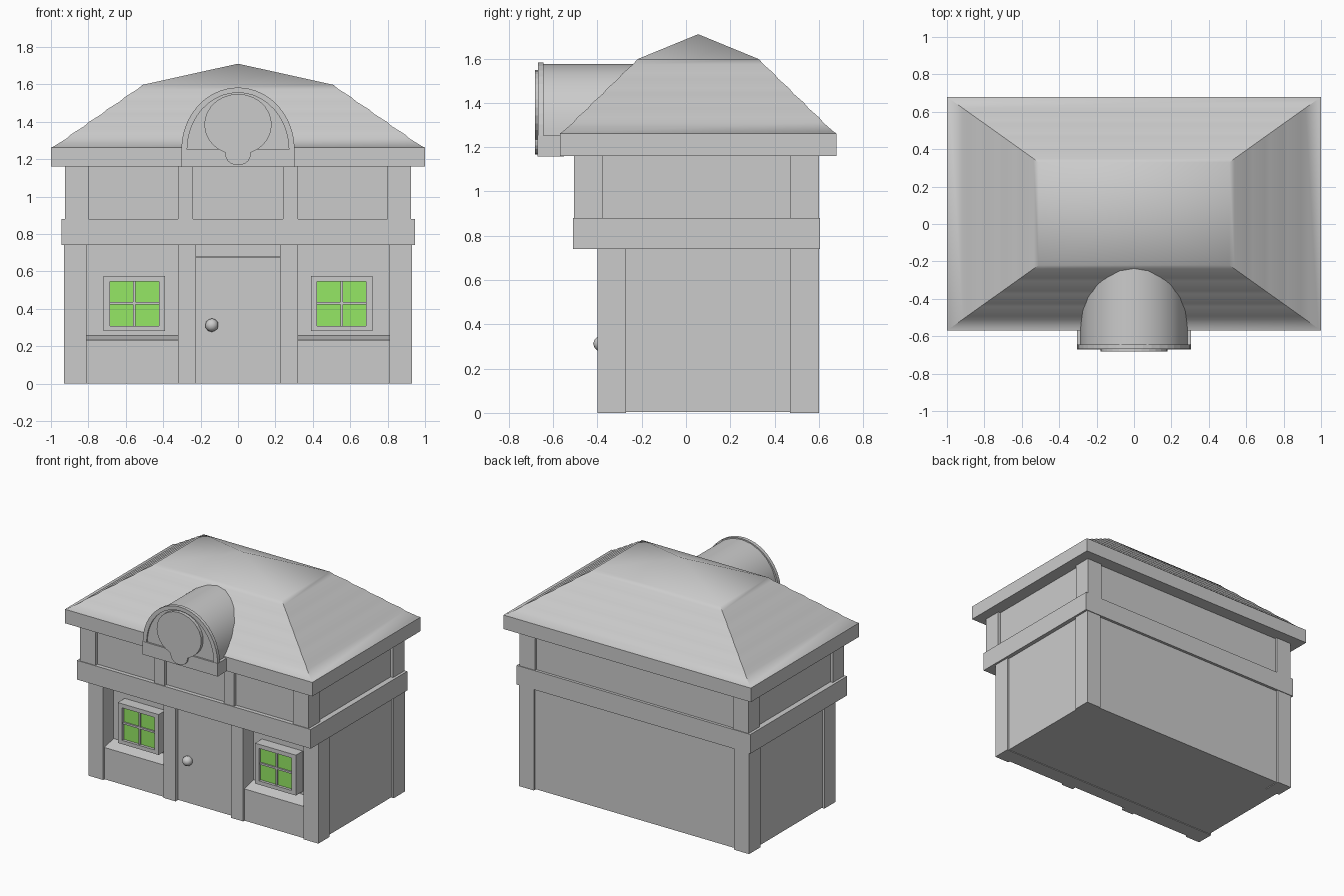
import bpy, bmesh, math

cube = bpy.data.objects.get("Cube")
if cube:
    bpy.data.objects.remove(cube, do_unlink=True)


def material(name, color):
    m = bpy.data.materials.new(name)
    m.use_nodes = True
    m.diffuse_color = color
    m.node_tree.nodes["Principled BSDF"].inputs["Base Color"].default_value = color
    return m


GREY = material("plain grey", (0.6, 0.6, 0.6, 1))
GREEN = material("window green", (0.3, 0.8, 0.13, 1))


def finish(name, bm, mat=GREY, smooth=None):
    bmesh.ops.recalc_face_normals(bm, faces=bm.faces)
    mesh = bpy.data.meshes.new(name)
    bm.to_mesh(mesh)
    bm.free()
    ob = bpy.data.objects.new(name, mesh)
    bpy.context.collection.objects.link(ob)
    mesh.materials.append(mat)
    if smooth:
        bpy.ops.object.select_all(action='DESELECT')
        ob.select_set(True)
        bpy.context.view_layer.objects.active = ob
        bpy.ops.object.shade_smooth_by_angle(angle=math.radians(smooth))
    return ob


def box(name, x, y, z, mat=GREY):
    """Box from (low, high) pairs on each axis."""
    bm = bmesh.new()
    bmesh.ops.create_cube(bm, size=1)
    for v in bm.verts:
        for i, r in enumerate((x, y, z)):
            v.co[i] = r[0] if v.co[i] < 0 else r[1]
    return finish(name, bm, mat)


def extrude(name, points, y0, y1, smooth=None):
    """Profile in x, z pushed from y0 to y1."""
    bm = bmesh.new()
    face = bm.faces.new([bm.verts.new((x, y0, z)) for x, z in points])
    new = bmesh.ops.extrude_face_region(bm, geom=[face])["geom"]
    for v in new:
        if isinstance(v, bmesh.types.BMVert):
            v.co.y = y1
    return finish(name, bm, smooth=smooth)


def arc(cx, cz, rx, rz, a0, a1, n):
    angles = [math.radians(a0 + (a1 - a0) * i / n) for i in range(n + 1)]
    return [(cx + rx * math.cos(a), cz + rz * math.sin(a)) for a in angles]


def span(side, a, b):
    return tuple(sorted((side * a, side * b)))


# Both storeys: core walls and corner posts
box("lower_wall", (-.915, .915), (-.28, .585), (.005, .75))
box("upper_wall", (-.905, .905), (-.48, .585), (.87, 1.17))
box("middle_band", (-.945, .945), (-.51, .605), (.74, .88))
for side, label in ((1, "left"), (-1, "right")):
    for y, end in (((-.4, -.27), "front"), ((.47, .6), "back")):
        box(f"{label}_{end}_lower_post", span(side, .81, .93), y, (0, .75))
    for y, end in (((-.505, -.375), "front"), ((.47, .6), "back")):
        box(f"{label}_{end}_upper_post", span(side, .8, .925), y, (.87, 1.17))
    box(f"{label}_door_post", span(side, .225, .322), (-.4, -.27), (0, .75))
    box(f"{label}_upper_front_post", span(side, .24, .32), (-.505, -.47), (.87, 1.17))

    # Panel under the window with a sloping sill
    sill = box(f"{label}_window_panel", span(side, .32, .815), (-.385, -.27), (0, .26))
    for v in sill.data.vertices:
        if v.co.z > .2 and v.co.y < -.3:
            v.co.z = .232

    # Window frame, glass and cross bars
    depth = (-.36, -.27)
    for bar, x, z in (("inner", (.39, .422), (.28, .575)), ("outer", (.685, .72), (.28, .575)),
                      ("lower", (.422, .685), (.28, .308)), ("upper", (.422, .685), (.545, .575))):
        box(f"{label}_window_{bar}_frame", span(side, *x), depth, z)
    box(f"{label}_window_glass", span(side, .42, .69), (-.34, -.332), (.3, .55), GREEN)
    box(f"{label}_window_upright", span(side, .547, .561), (-.35, -.333), (.3, .55))
    box(f"{label}_window_crossbar", span(side, .42, .69), (-.35, -.333), (.423, .437))

# Door, lintel and knob
box("door", (-.225, .225), (-.37, -.27), (0, .675))
box("door_lintel", (-.23, .23), (-.385, -.27), (.68, .75))
bm = bmesh.new()
bmesh.ops.create_icosphere(bm, subdivisions=2, radius=.036)
for v in bm.verts:
    v.co.x, v.co.y, v.co.z = v.co.x - .14, v.co.y - .383, v.co.z + .312
finish("door_knob", bm, smooth=60)

# Eaves and layered hip roof
box("eaves", (-1, 1), (-.57, .68), (1.16, 1.262))
bm = bmesh.new()
profile = [(1.0, 1.262)]
for i in range(5):
    outer, base = .985 - i * .095, 1.268 + i * .066
    profile += [(outer, base), (outer - .068, base + .042)]
profile.append((.51, 1.597))
rings = []
for half, z in profile:
    hy = .275 + (half - .51) * .714
    rings.append([bm.verts.new((sx * half, .055 + sy * hy, z))
                  for sx, sy in ((-1, -1), (1, -1), (1, 1), (-1, 1))])
for low, high in zip(rings, rings[1:]):
    for i in range(4):
        j = (i + 1) % 4
        bm.faces.new((low[i], low[j], high[j], high[i]))
peak = bm.verts.new((0, .055, 1.71))
for i in range(4):
    bm.faces.new((rings[-1][i], rings[-1][(i + 1) % 4], peak))
finish("roof", bm, smooth=40)

# Arched dormer: barrel, face, raised rim and base block
barrel = [(-.285, 1.2), (.285, 1.2)] + arc(0, 1.275, .285, .3, 0, 180, 12)
extrude("dormer_barrel", barrel, -.65, -.1, smooth=30)
rim = arc(0, 1.25, .303, .333, 0, 180, 20) + arc(0, 1.25, .272, .305, 180, 0, 20)
extrude("dormer_rim", rim, -.668, -.643)
extrude("dormer_face", arc(0, 1.25, .28, .31, 0, 180, 20), -.658, -.645)
box("dormer_base", (-.305, .305), (-.67, -.55), (1.157, 1.252))

# Keyhole-shaped plaque on the dormer
plaque = arc(0, 1.385, .18, .163, -68, 248, 24) + arc(0, 1.225, .068, .058, 180, 360, 10)
extrude("dormer_plaque", plaque, -.682, -.64)
